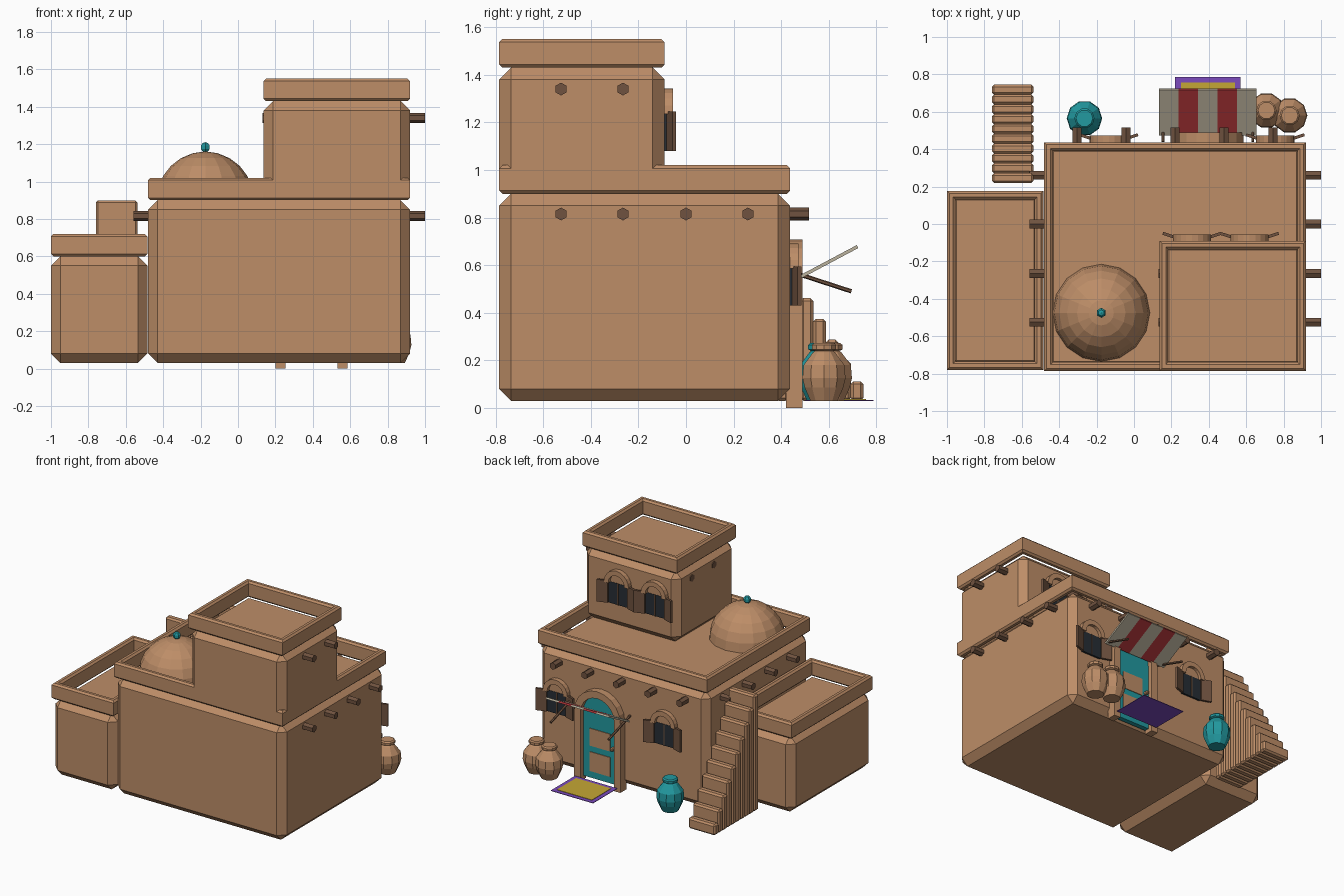
import bpy, bmesh
from math import pi, sin, cos, radians
from mathutils import Vector, Matrix

cube = bpy.data.objects.get("Cube")
if cube:
    bpy.data.objects.remove(cube, do_unlink=True)


def material(name, rgb):
    m = bpy.data.materials.new(name)
    m.use_nodes = True
    m.diffuse_color = (*rgb, 1)
    m.node_tree.nodes["Principled BSDF"].inputs["Base Color"].default_value = (*rgb, 1)
    return m


CLAY = material("clay", (.51, .268, .137))
WOOD = material("dark wood", (.16, .085, .05))
TEAL = material("teal paint", (.016, .32, .35))
RED = material("red cloth", (.42, .035, .04))
CREAM = material("cream cloth", (.5, .45, .34))
PURPLE = material("purple cloth", (.2, .07, .51))
YELLOW = material("yellow cloth", (.56, .39, .035))
GLASS = material("dark glass", (.02, .027, .035))


def finish(name, bm, *mats):
    bmesh.ops.recalc_face_normals(bm, faces=bm.faces)
    me = bpy.data.meshes.new(name)
    bm.to_mesh(me)
    bm.free()
    for m in mats:
        me.materials.append(m)
    ob = bpy.data.objects.new(name, me)
    bpy.context.collection.objects.link(ob)
    return ob


def box(name, lo, hi, mat, bevel=0):
    lo, hi = Vector(lo), Vector(hi)
    bm = bmesh.new()
    bmesh.ops.create_cube(bm, size=1, matrix=Matrix.Translation((lo + hi) / 2) @ Matrix.Diagonal((*(hi - lo), 1)))
    if bevel:
        bmesh.ops.bevel(bm, geom=bm.edges[:], offset=bevel, segments=1, affect='EDGES')
    return finish(name, bm, mat)


def rod(name, a, b, radius, mat, sides=6):
    a, b = Vector(a), Vector(b)
    bm = bmesh.new()
    turn = (b - a).to_track_quat('Z', 'Y').to_matrix().to_4x4()
    bmesh.ops.create_cone(bm, cap_ends=True, segments=sides, radius1=radius, radius2=radius,
                          depth=(b - a).length, matrix=Matrix.Translation((a + b) / 2) @ turn)
    return finish(name, bm, mat)


def arch_points(x, r, bottom, spring, steps=10):
    arc = [(x + r * cos(pi * i / steps), spring + r * sin(pi * i / steps)) for i in range(steps + 1)]
    return [(x + r, bottom)] + arc + [(x - r, bottom)]


def arch(name, x, y0, y1, r, bottom, spring, mat, inner=0):
    """Arched slab, or an arched band when an inner radius is given."""
    bm = bmesh.new()
    outer = [bm.verts.new((px, y0, pz)) for px, pz in arch_points(x, r, bottom, spring)]
    if inner:
        ins = [bm.verts.new((px, y0, pz)) for px, pz in arch_points(x, inner, bottom, spring)]
        for i in range(len(outer) - 1):
            bm.faces.new((outer[i], outer[i + 1], ins[i + 1], ins[i]))
    else:
        bm.faces.new(outer)
    ext = bmesh.ops.extrude_face_region(bm, geom=bm.faces[:])
    bmesh.ops.translate(bm, vec=(0, y1 - y0, 0), verts=[v for v in ext["geom"] if isinstance(v, bmesh.types.BMVert)])
    return finish(name, bm, mat)


def parapet(name, x0, x1, y0, y1, z0, z1, wall=.046):
    """Mitred rectangular ring with chamfered rims."""
    c = .013
    section = [(0, z0 + c), (0, z1 - c), (c, z1), (wall - c, z1), (wall, z1 - c), (wall, z0 + c),
               (wall - c, z0), (c, z0)]
    bm = bmesh.new()
    rows = []
    for d, z in section:
        a, b, e, f = x0 + d, x1 - d, y0 + d, y1 - d
        rows.append([bm.verts.new((px, py, z)) for px, py in ((a, e), (b, e), (b, f), (a, f))])
    for i, row in enumerate(rows):
        nxt = rows[(i + 1) % len(rows)]
        for k in range(4):
            j = (k + 1) % 4
            bm.faces.new((row[k], row[j], nxt[j], nxt[k]))
    return finish(name, bm, CLAY)


def block(name, x0, x1, y0, y1, z0, z1):
    box(name + "_walls", (x0, y0, z0), (x1, y1, z1), CLAY, .05)
    parapet(name + "_parapet", x0, x1, y0, y1, z1, z1 + .12)


def lathe(name, x, y, profile, sides, mat):
    bm = bmesh.new()
    rings = [[bm.verts.new((x + r * cos(2 * pi * k / sides), y + r * sin(2 * pi * k / sides), z))
              for k in range(sides)] for r, z in profile]
    for a, b in zip(rings, rings[1:]):
        for k in range(sides):
            j = (k + 1) % sides
            bm.faces.new((a[k], a[j], b[j], b[k]))
    bm.faces.new(rings[0])
    bm.faces.new(rings[-1])
    return finish(name, bm, mat)


# Building masses
block("main_house", -.48, .92, -.785, .437, .03, .90)
block("upper_room", .137, .92, -.785, -.09, .90, 1.43)
block("side_annex", -1, -.485, -.78, .177, .03, .60)

# Roof dome and finial
R = .26
lathe("roof_dome", -.175, -.475,
      [(R * cos(radians(t)), .90 + R * sin(radians(t))) for t in (0, 15, 30, 45, 60, 75, 88)], 16, CLAY)
bm = bmesh.new()
bmesh.ops.create_uvsphere(bm, u_segments=6, v_segments=5, radius=.028,
                          matrix=Matrix.Translation((-.175, -.475, 1.183)))
finish("dome_finial", bm, TEAL)

# Protruding roof beams
ROWS = (-.525, -.265, 0, .26)
for y in ROWS:
    rod("side_beam", (-.56, y, .815), (1, y, .815), .027, WOOD)
for y in ROWS[:2]:
    rod("upper_beam", (.132, y, 1.34), (1, y, 1.34), .027, WOOD)
for i in range(5):
    x = -.305 + .262 * i
    rod("back_beam", (x, .3, .815), (x, .517, .815), .027, WOOD)

# Outer stairs
N = 10
for i in range(N):
    y = .745 - .0525 * i
    box("stair_step", (-.76, y - .0535, .03), (-.537, y, .112 + .0875 * i), CLAY, .012)


# Arched windows with open shutters
def window(x, wall, sill):
    top = sill + .16
    arch("window_arch", x, wall - .02, wall + .035, .102, top - .005, top, CLAY, .066)
    arch("window_lintel", x, wall - .02, wall + .012, .07, top - .005, top, CLAY)
    box("window_glass", (x - .08, wall - .02, sill), (x + .08, wall + .014, top), GLASS)
    box("window_bar", (x - .004, wall, sill), (x + .004, wall + .018, top), WOOD)
    for s in (-1, 1):
        sh = box("shutter", (0, -.008, 0), (.078, .008, .165), WOOD)
        sh.location = (x + s * .082, wall + .016, sill)
        sh.rotation_euler.z = radians(18) if s > 0 else radians(162)


for x in (-.135, .755):
    window(x, .437, .43)
for x in (.31, .617):
    window(x, -.09, 1.08)

# Doorway
DX = .393
arch("door_frame", DX, .42, .49, .192, 0, .515, CLAY, .14)
arch("door_leaf", DX, .42, .455, .142, .03, .515, TEAL)
for z0, z1 in ((.08, .225), (.27, .40)):
    box("door_panel", (DX - .085, .45, z0), (DX + .085, .460, z1), CLAY)
box("door_knob", (DX - .125, .45, .285), (DX - .1, .485, .31), CLAY, .006)

# Striped awning tilted up and outward
W = .104
for i in range(5):
    x = .135 + W * i
    strip = box("awning_stripe", (0, 0, -.007), (W, .277, .007), (CREAM, RED)[i % 2])
    strip.location = (x, .476, .548)
    strip.rotation_euler.x = radians(28)
for x in (.155, .635):
    rod("awning_strut", (x, .44, .573), (x, .695, .49), .009, WOOD)

# Doormat
box("mat_border", (.22, .50, .03), (.57, .787, .034), PURPLE)
box("mat_centre", (.25, .53, .034), (.54, .757, .037), YELLOW)

# Jars
JAR = [(.06, .03), (.085, .085), (.095, .125), (.09, .18), (.05, .232), (.04, .24),
       (.054, .246), (.054, .264), (.045, .272)]
for name, x, y, mat in (("teal_jar", -.265, .565, TEAL), ("clay_jar", .708, .607, CLAY), ("clay_jar", .832, .58, CLAY)):
    lathe(name, x, y, JAR, 10, mat)
